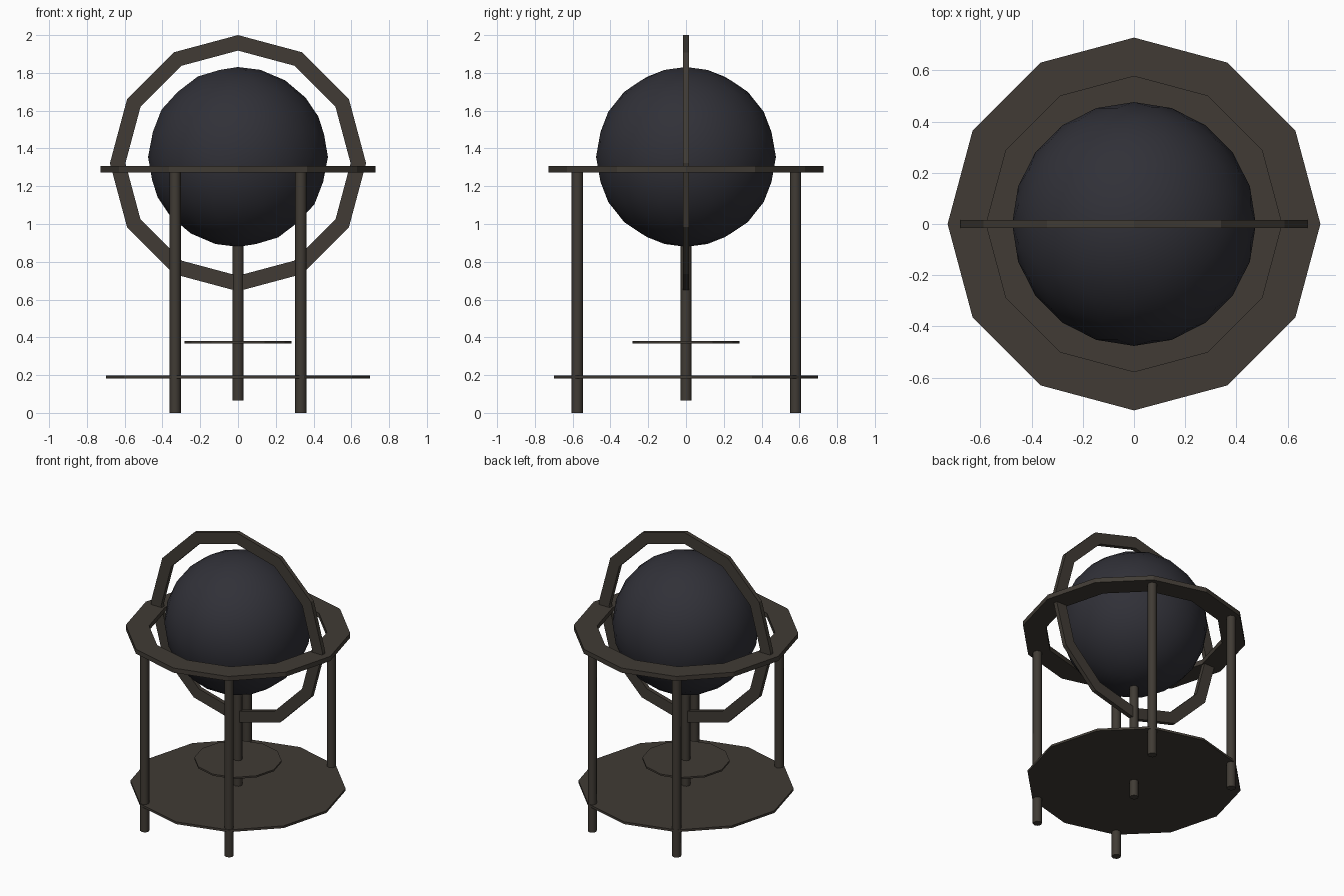
import bpy, bmesh, math
from mathutils import Matrix

if "Cube" in bpy.data.objects:
    bpy.data.objects.remove(bpy.data.objects["Cube"])


def material(name, rgb):
    m = bpy.data.materials.new(name)
    m.diffuse_color = (*rgb, 1)
    m.use_nodes = True
    m.node_tree.nodes["Principled BSDF"].inputs["Base Color"].default_value = m.diffuse_color
    return m


wood = material("dark brown wood", (0.052, 0.044, 0.035))
ink = material("dark blue grey", (0.030, 0.030, 0.039))


def finish(bm, name, mat, smooth=None):
    bmesh.ops.recalc_face_normals(bm, faces=bm.faces)
    me = bpy.data.meshes.new(name)
    bm.to_mesh(me)
    bm.free()
    me.materials.append(mat)
    ob = bpy.data.objects.new(name, me)
    bpy.context.collection.objects.link(ob)
    if smooth:
        bpy.ops.object.select_all(action='DESELECT')
        ob.select_set(True)
        bpy.context.view_layer.objects.active = ob
        bpy.ops.object.shade_smooth_by_angle(angle=math.radians(smooth))
    return ob


def cylinder(name, x, y, r, z0, z1, sides, smooth=None):
    bm = bmesh.new()
    bmesh.ops.create_cone(bm, cap_ends=True, segments=sides, radius1=r, radius2=r, depth=z1 - z0,
                          matrix=Matrix.Translation((x, y, (z0 + z1) / 2)))
    finish(bm, name, wood, smooth)


def ring(name, r_out, r_in, thick, matrix, sides=12):
    bm = bmesh.new()
    h = thick / 2
    loops = []
    for i in range(sides):
        a = 2 * math.pi * i / sides
        loops.append([bm.verts.new((r * math.cos(a), r * math.sin(a), z))
                      for r, z in ((r_out, -h), (r_out, h), (r_in, h), (r_in, -h))])
    for i in range(sides):
        a, b = loops[i], loops[(i + 1) % sides]
        for k in range(4):
            n = (k + 1) % 4
            bm.faces.new((a[k], b[k], b[n], a[n]))
    bm.transform(matrix)
    finish(bm, name, wood)


# globe ball
bm = bmesh.new()
bmesh.ops.create_icosphere(bm, subdivisions=3, radius=0.476, matrix=Matrix.Translation((0, 0, 1.355)))
finish(bm, "globe_ball", ink, 40)

# horizontal and upright rings
ring("horizon_ring", 0.728, 0.577, 0.033, Matrix.Translation((0, 0, 1.29)))
ring("meridian_ring", 0.678, 0.596, 0.03,
     Matrix.Translation((0, 0, 1.322)) @ Matrix.Rotation(math.pi / 2, 4, 'X'))

# base shelf and small plate
cylinder("base_shelf", 0, 0, 0.698, 0.182, 0.198, 12)
cylinder("small_plate", 0, 0, 0.283, 0.368, 0.38, 12)

# centre post and four legs
cylinder("centre_post", 0, 0, 0.029, 0.065, 0.92, 8, 50)
for x, sx in ((-0.333, "left"), (0.333, "right")):
    for y, sy in ((-0.575, "front"), (0.58, "back")):
        cylinder(f"{sy}_{sx}_leg", x, y, 0.03, 0.0, 1.285, 8, 50)
